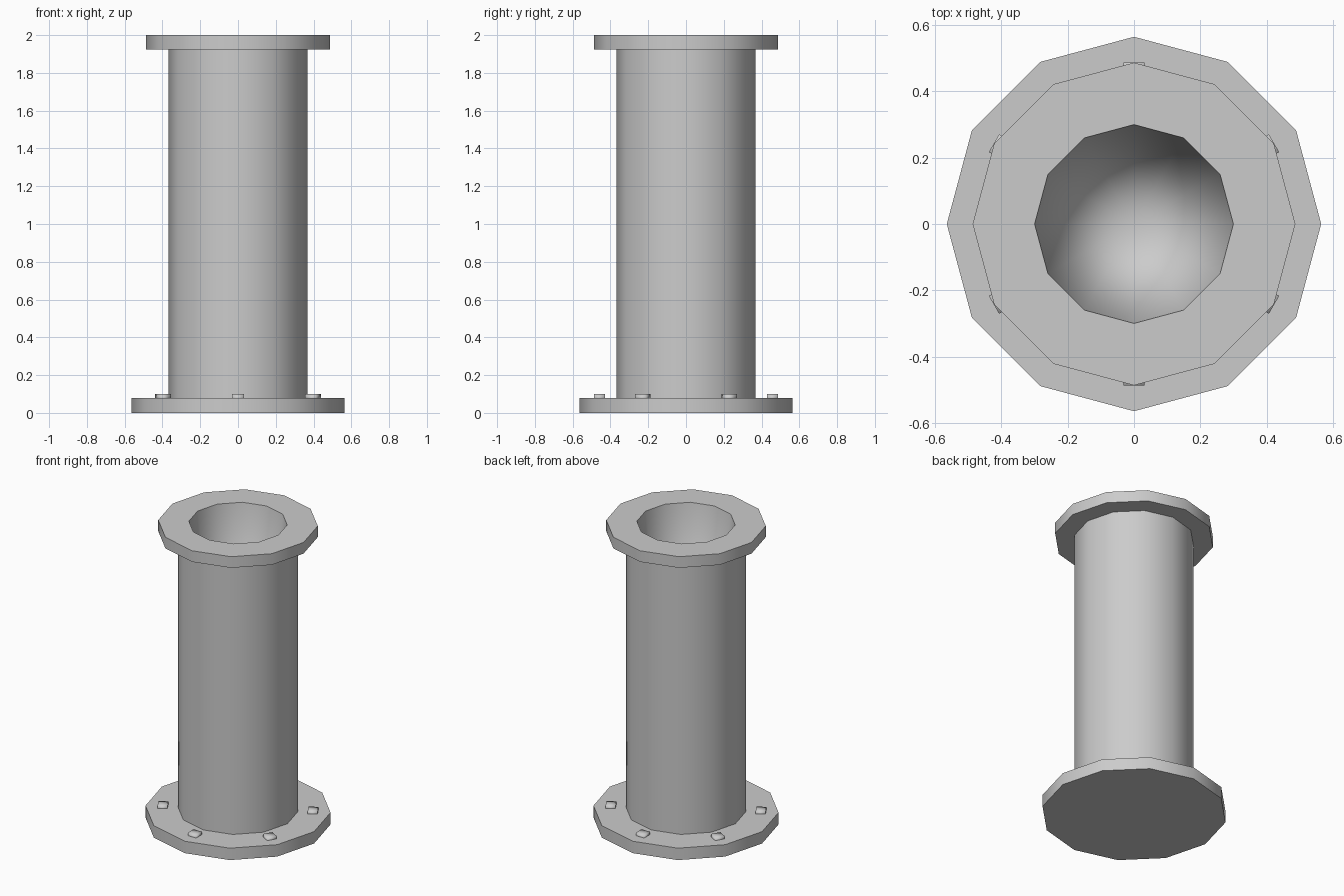
import bpy
import bmesh
from math import sin, cos, pi, radians

SIDES = 12

cube = bpy.data.objects.get("Cube")
if cube:
    bpy.data.objects.remove(cube, do_unlink=True)

# One plain metal grey
grey = bpy.data.materials.new("metal_grey")
grey.use_nodes = True
grey.diffuse_color = (0.6, 0.6, 0.6, 1)
grey.node_tree.nodes["Principled BSDF"].inputs["Base Color"].default_value = (0.6, 0.6, 0.6, 1)


def finish(name, bm, angle):
    bmesh.ops.recalc_face_normals(bm, faces=bm.faces)
    mesh = bpy.data.meshes.new(name)
    bm.to_mesh(mesh)
    bm.free()
    mesh.materials.append(grey)
    obj = bpy.data.objects.new(name, mesh)
    bpy.context.collection.objects.link(obj)
    bpy.ops.object.select_all(action="DESELECT")
    obj.select_set(True)
    bpy.context.view_layer.objects.active = obj
    bpy.ops.object.shade_smooth_by_angle(angle=radians(angle))
    return obj


def lathe(name, profile):
    """Turn a (radius, height) profile into a solid; ends on the axis become caps."""
    bm = bmesh.new()
    rings = []
    for r, z in profile:
        if r == 0:
            rings.append([bm.verts.new((0, 0, z))] * SIDES)
        else:
            rings.append([bm.verts.new((r * cos(2 * pi * i / SIDES), r * sin(2 * pi * i / SIDES), z))
                          for i in range(SIDES)])
    for a, b in zip(rings, rings[1:]):
        for i in range(SIDES):
            j = (i + 1) % SIDES
            corners = list(dict.fromkeys((a[i], a[j], b[j], b[i])))
            bm.faces.new(corners)
    return finish(name, bm, 35)


# Base flange
lathe("base_flange", [(0, 0), (0.565, 0), (0.565, 0.08), (0, 0.08)])

# Pipe, top flange and long tapering bore in one turned body
lathe("pipe_and_top_flange",
      [(0, 0.08), (0.367, 0.08), (0.367, 1.925), (0.487, 1.925), (0.487, 2),
       (0.3, 2), (0, 0.085)])

# Six square bolt heads with softened shading
for k in range(6):
    a = radians(30 + 60 * k)
    bm = bmesh.new()
    bmesh.ops.create_cube(bm, size=1)
    bolt = finish(f"bolt_{k + 1}", bm, 180)
    bolt.scale = (0.06, 0.062, 0.04)
    bolt.location = (0.458 * cos(a), 0.458 * sin(a), 0.08)
    bolt.rotation_euler.z = a
